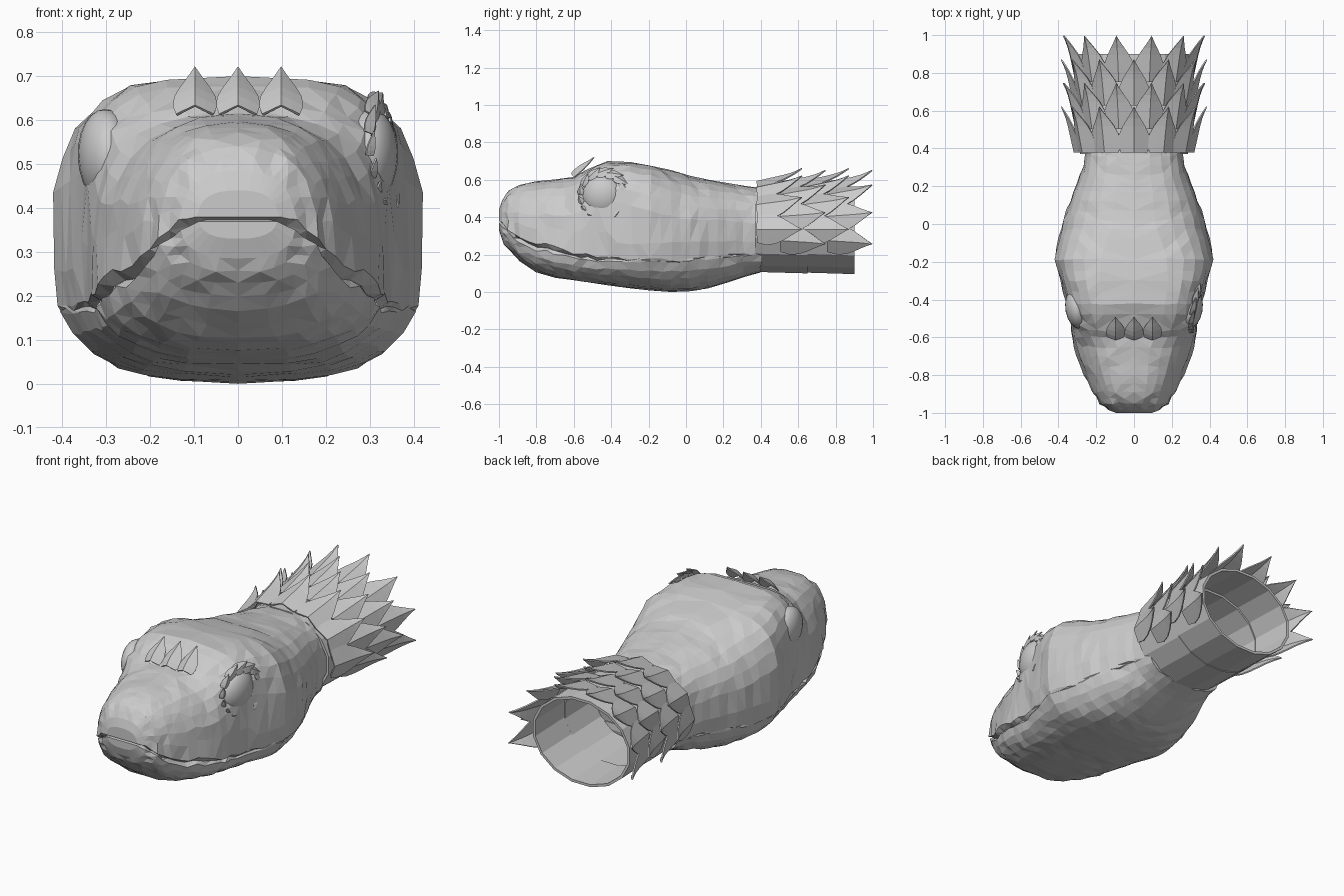
import bpy, bmesh, math, random
from mathutils import Vector

if "Cube" in bpy.data.objects:
    bpy.data.objects.remove(bpy.data.objects["Cube"])

random.seed(4)
stone = bpy.data.materials.new("stone_grey")
stone.diffuse_color = (0.6, 0.6, 0.6, 1)
stone.use_nodes = True
stone.node_tree.nodes["Principled BSDF"].inputs["Base Color"].default_value = stone.diffuse_color


def finish(name, bm, thickness=0.0):
    bmesh.ops.recalc_face_normals(bm, faces=bm.faces)
    me = bpy.data.meshes.new(name)
    bm.to_mesh(me)
    bm.free()
    me.materials.append(stone)
    ob = bpy.data.objects.new(name, me)
    bpy.context.collection.objects.link(ob)
    if thickness:
        mod = ob.modifiers.new("thickness", 'SOLIDIFY')
        mod.thickness = thickness
        mod.offset = 0
    return ob


def spow(v, e):
    return math.copysign(abs(v) ** e, v)


def ramp(v, a, b):
    return max(0.0, min(1.0, (v - a) / (b - a)))


# Head: sections along y as (y, top, bottom, half width, widest z, mouth z)
KEYS = [
    (-1.00, .44, .33, .09, .38, .375), (-.985, .485, .285, .13, .36, .36),
    (-.95, .54, .23, .18, .34, .32), (-.89, .572, .165, .215, .31, .28),
    (-.80, .592, .105, .26, .28, .24), (-.70, .602, .076, .30, .26, .22),
    (-.60, .615, .063, .325, .25, .195), (-.53, .655, .053, .335, .25, .18),
    (-.42, .70, .036, .355, .26, .17), (-.30, .695, .02, .39, .28, .165),
    (-.19, .675, .008, .422, .31, .17), (-.08, .652, .0, .40, .31, .17),
    (.02, .622, .004, .375, .31, .17), (.12, .60, .02, .34, .32, .18),
    (.22, .583, .05, .30, .33, .19), (.31, .568, .08, .27, .335, .20),
    (.40, .555, .105, .255, .335, .20)]
sections = []
for a, b in zip(KEYS, KEYS[1:]):
    sections += [a, tuple((u + v) / 2 for u, v in zip(a, b))]
sections.append(KEYS[-1])


def half_ring(y, top, bot, w, zc, mouth):
    # boxier brow around the eyes, flatter chin below
    p_up = 2.5 + 1.5 * ramp(y, -.64, -.50) * (1 - ramp(y, -.32, -.02))
    p_low = 2.5 + .4 * ramp(y, -.9, -.7)
    h, p = (top - zc, p_up) if mouth > zc else (zc - bot, p_low)
    tm = math.copysign(math.asin(min(1, (abs(mouth - zc) / h) ** (p / 2))), mouth - zc)
    depth = 1 - ramp(y, -.52, -.28)
    if depth:
        tm += random.uniform(-.03, .03)
    gap = .03 + .04 * depth
    up, low = tm + gap, tm - gap
    angles = [math.pi / 2 + (up - math.pi / 2) * i / 8 for i in range(9)] + [tm]
    angles += [low + (-math.pi / 2 - low) * i / 6 for i in range(7)]
    pts = []
    for i, t in enumerate(angles):
        s = math.sin(t)
        p, h = (p_up, top - zc) if s > 0 else (p_low, zc - bot)
        x = w * abs(math.cos(t)) ** (2 / p)
        z = zc + spow(s, 2 / p) * h
        if i in (0, len(angles) - 1):
            x = 0
        yy = y
        if i == 9:                       # mouth groove
            x -= .02 * depth
            yy += .022 * ramp(-y, .85, .95)
        if i == 8:                       # upper lip overhang
            x += .005 * depth
        if 0 < i < len(angles) - 1 and abs(y) < .97:
            x += random.uniform(-.005, .003)
            yy += random.uniform(-.008, .008)
            z += random.uniform(-.005, .005)
        pts.append(Vector((x, yy, z)))
    return pts


bm = bmesh.new()
rings = []
for sec in sections:
    right = half_ring(*sec)
    left = [Vector((-v.x, v.y, v.z)) for v in right[-2:0:-1]]
    rings.append([bm.verts.new(v) for v in right + left])
n = len(rings[0])
for r0, r1 in zip(rings, rings[1:]):
    for i in range(n):
        j = (i + 1) % n
        bm.faces.new((r0[i], r0[j], r1[j], r1[i]))
for r in (rings[0], rings[-1]):          # nose and neck ends, as strips
    for i in range(n // 2):
        quad = [r[i], r[i + 1], r[(n - i - 1) % n], r[(n - i) % n]]
        bm.faces.new(list(dict.fromkeys(quad)))
bmesh.ops.triangulate(bm, faces=bm.faces, quad_method='SHORT_EDGE')
finish("head", bm)


# Eyes: flattened balls set into the sides of the head
for side, label in ((1, "right"), (-1, "left")):
    bm = bmesh.new()
    bmesh.ops.create_uvsphere(bm, u_segments=18, v_segments=12, radius=.11)
    for v in bm.verts:
        x, y, z = v.co
        v.co = (side * (.298 + .6 * x + .04 * z + .08 * y), -.445 + y, .515 + z)
    ob = finish(label + "_eye", bm)
    for f in ob.data.polygons:
        f.use_smooth = True


# Thorn-like feather with a central keel and an outward curling tip
LEAF = ((0, .85), (.2, 1), (.4, .93), (.58, .7), (.74, .42), (.88, .18), (1, .0))


def add_leaf(bm, origin, direction, normal, length, width, cup=.03, curl=.0):
    d = Vector(direction).normalized()
    nrm = Vector(normal)
    nrm = (nrm - d * nrm.dot(d)).normalized()
    across = d.cross(nrm)
    grid = []
    for s, wd in LEAF:
        row = []
        for v in (-1, -.5, 0, .5, 1):
            lift = cup * (1 - abs(v)) * wd + curl * s * s
            row.append(bm.verts.new(Vector(origin) + d * length * s
                                    + across * width / 2 * wd * v + nrm * lift))
        grid.append(row)
    for a, b in zip(grid, grid[1:]):
        for i in range(4):
            bm.faces.new((a[i], a[i + 1], b[i + 1], b[i]))
    bmesh.ops.remove_doubles(bm, verts=grid[-1], dist=1e-5)


# Neck: two open hollow tube segments
NZ, RX, RZ = .335, .285, .225
for name, y0, y1, grow in (("neck_front", .37, .65, 0), ("neck_back", .65, .90, .004)):
    bm = bmesh.new()
    loops = []
    for y, drop in ((y0, 0), (y1, .008)):
        loops.append([bm.verts.new(((RX + grow) * math.sin(math.tau * (k + .5) / 16), y,
                                    NZ - drop + (RZ + grow) * math.cos(math.tau * (k + .5) / 16)))
                      for k in range(16)])
    for k in range(16):
        j = (k + 1) % 16
        bm.faces.new((loops[0][k], loops[0][j], loops[1][j], loops[1][k]))
    finish(name, bm, .014)

# Neck feathers: four staggered rows over the top and sides
for row in range(4):
    bm = bmesh.new()
    spread = (0, 30, 60, 90) if row % 2 == 0 else (15, 45, 75, 103)
    y0 = .38 + .125 * row
    for a in sorted({s * a for a in spread for s in (1, -1)}):
        t = math.radians(a)
        out = Vector((math.sin(t) / RX, 0, math.cos(t) / RZ)).normalized()
        base = Vector((RX * math.sin(t), y0, NZ + RZ * math.cos(t))) + out * .003
        add_leaf(bm, base, Vector((0, 1, 0)) + out * .07, out, .247, .165, .032, .08)
    finish("neck_feathers_row_%d" % (row + 1), bm, .007)

# Brow crest: three small upright thorns
bm = bmesh.new()
for x in (-.098, 0, .098):
    add_leaf(bm, (x, -.598, .612), (0, .11, .085), (0, -1, 1.2), .15, .098, .03, .02)
finish("brow_crest", bm, .006)

# Small scales ringing the right eye
bm = bmesh.new()
for k in range(13):
    t = math.radians(-55 + 290 * k / 12)
    radial = Vector((0, math.cos(t), math.sin(t)))
    big = .5 + .5 * max(0, math.sin(t + .15))
    tangent = Vector((0, math.sin(t), -math.cos(t)))
    centre = Vector((.325 - .015 * math.sin(t) + .025 * math.cos(t), -.445, .515)) + radial * .112
    add_leaf(bm, centre - tangent * .03, tangent + radial * .35 + Vector((.15, 0, 0)),
             Vector((1, 0, .3)) + radial * .4, .095 * big, .06 * big, .012, .006)
finish("eye_scales", bm, .005)
